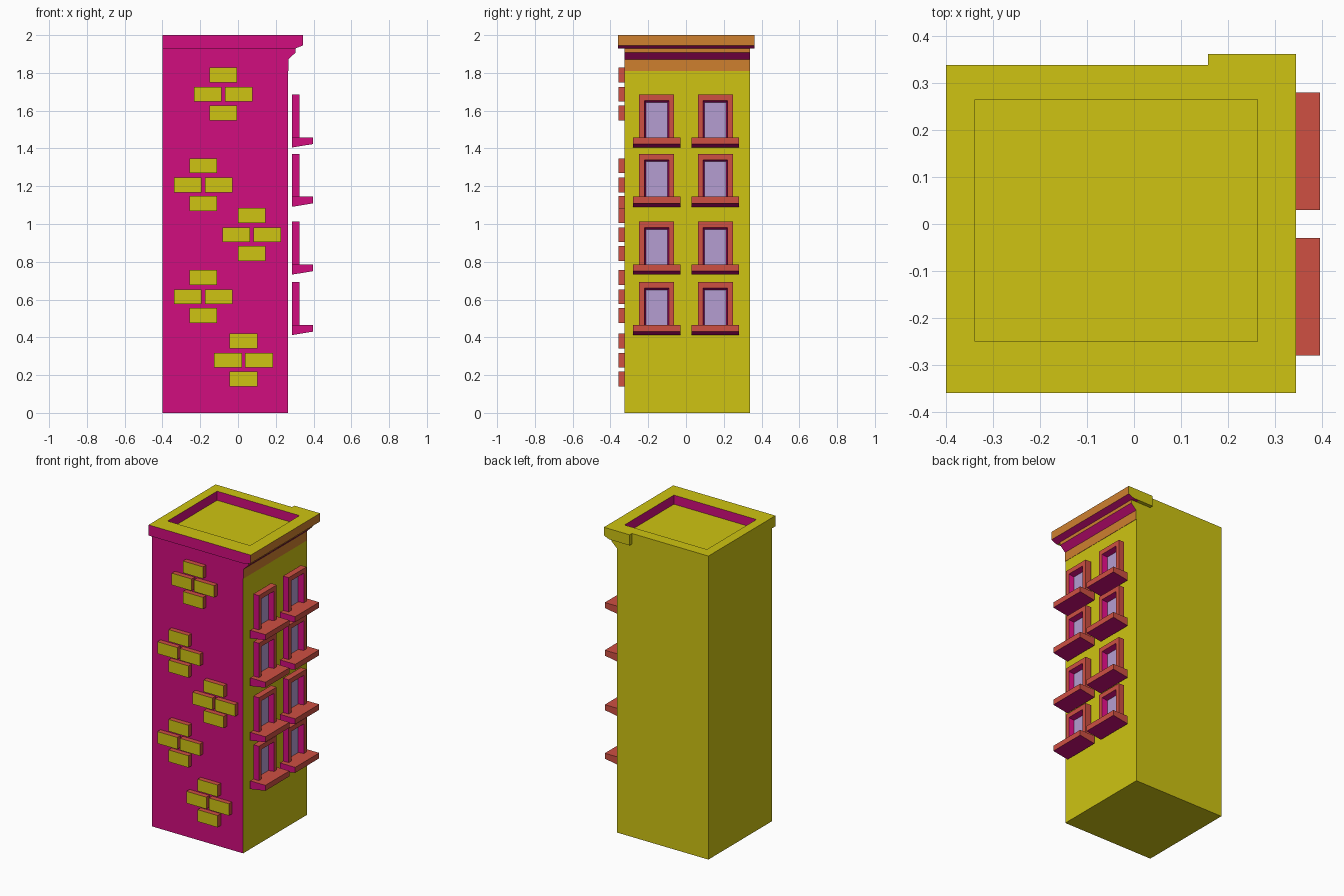
import bpy, bmesh
from mathutils import Vector

if "Cube" in bpy.data.objects:
    bpy.data.objects.remove(bpy.data.objects["Cube"])


def material(name, rgb):
    m = bpy.data.materials.new(name)
    m.diffuse_color = (*rgb, 1)
    m.use_nodes = True
    m.node_tree.nodes["Principled BSDF"].inputs["Base Color"].default_value = m.diffuse_color
    return m


MATS = [material("yellow", (0.62, 0.55, 0.006)),
        material("magenta", (0.64, 0.004, 0.21)),
        material("brick red", (0.62, 0.08, 0.055)),
        material("orange", (0.62, 0.215, 0.028)),
        material("lilac glass", (0.46, 0.34, 0.64))]
YELLOW, MAGENTA, RED, ORANGE, LILAC = range(5)


def finish(name, bm, rule):
    """Turn a bmesh into an object; rule(normal, centre) picks each face colour."""
    bmesh.ops.recalc_face_normals(bm, faces=bm.faces)
    bm.normal_update()
    for f in bm.faces:
        f.material_index = rule(f.normal, f.calc_center_median())
    me = bpy.data.meshes.new(name)
    bm.to_mesh(me)
    bm.free()
    for m in MATS:
        me.materials.append(m)
    ob = bpy.data.objects.new(name, me)
    bpy.context.collection.objects.link(ob)
    return ob


def loft(name, loops, rule):
    """Skin a list of equal-length point loops and cap both ends."""
    bm = bmesh.new()
    rings = [[bm.verts.new(p) for p in loop] for loop in loops]
    n = len(rings[0])
    for a, b in zip(rings, rings[1:]):
        for i in range(n):
            j = (i + 1) % n
            bm.faces.new((a[i], a[j], b[j], b[i]))
    bm.faces.new(rings[0])
    bm.faces.new(rings[-1])
    return finish(name, bm, rule)


def rect(x0, x1, y0, y1, z):
    return [(x0, y0, z), (x1, y0, z), (x1, y1, z), (x0, y1, z)]


def box(name, x0, x1, y0, y1, z0, z1, rule):
    return loft(name, [rect(x0, x1, y0, y1, z0), rect(x0, x1, y0, y1, z1)], rule)


def along_y(name, profile, y0, y1, rule):
    """Extrude an (x, z) profile along y."""
    return loft(name, [[(x, y, z) for x, z in profile] for y in (y0, y1)], rule)


# colour rules
def wall_rule(n, c):
    if n.y < -0.5:
        return MAGENTA
    inside = -0.35 < c.x < 0.264 and -0.26 < c.y < 0.27 and c.z > 1.9
    if inside and abs(n.z) < 0.5:          # parapet inner walls
        return MAGENTA
    return YELLOW


def cornice_rule(n, c):
    if n.y < -0.5 or n.z < -0.2:
        return MAGENTA
    return ORANGE if n.x > 0.5 else YELLOW


def trim_rule(n, c):
    return MAGENTA if n.y < -0.5 or n.z < -0.5 else RED


# tower body with sunken roof
X0, X1, Y0, Y1 = -0.40, 0.265, -0.325, 0.338
loft("building_body",
     [rect(X0, X1, Y0, Y1, 0), rect(X0, X1, Y0, Y1, 2),
      rect(-0.338, 0.263, -0.25, 0.265, 2), rect(-0.338, 0.263, -0.25, 0.265, 1.94)],
     wall_rule)

# cornice: front lip, street-side moulding and overhanging top
box("front_parapet_lip", X0, 0.30, -0.36, Y0, 1.93, 2, wall_rule)
along_y("cornice_moulding",
        [(0.264, 1.81), (0.267, 1.81), (0.267, 1.872), (0.305, 1.908),
         (0.305, 1.95), (0.345, 1.95), (0.345, 2), (0.264, 2)],
        Y0, Y1, cornice_rule)
along_y("cornice_top",
        [(0.264, 1.93), (0.305, 1.93), (0.345, 1.946), (0.345, 2), (0.264, 2)],
        -0.36, 0.362, cornice_rule)
along_y("cornice_back_return",
        [(0.157, 1.93), (0.27, 1.93), (0.27, 2), (0.157, 2)], Y1, 0.362, wall_rule)


# windows: frame, glass and sloped sill
def window(tag, cy, z):
    def arch(x, inner, top):
        pts = [(-0.0925, 0), (-0.0925, 0.226), (0.0925, 0.226), (0.0925, 0),
               (inner, 0), (inner, top), (-inner, top), (-inner, 0)]
        return [(x, cy + y, z + h) for y, h in pts]

    def frame_rule(n, c):
        reveal = abs(c.y - cy) < 0.08 and n.y * (c.y - cy) < -0.01
        return MAGENTA if reveal else trim_rule(n, c)

    loft("window_frame_" + tag, [arch(0.285, 0.057, 0.184), arch(0.326, 0.065, 0.195)],
         frame_rule)
    box("window_glass_" + tag, 0.285, 0.290, cy - 0.06, cy + 0.06, z, z + 0.187,
        lambda n, c: LILAC)
    along_y("window_sill_" + tag,
            [(0.285, z - 0.054), (0.396, z - 0.036), (0.396, z), (0.285, z)],
            cy - 0.125, cy + 0.125, trim_rule)


for row, sill_z in enumerate((0.466, 0.786, 1.145, 1.459)):
    for side, cy in (("left", -0.155), ("right", 0.155)):
        window(f"{side}_{row + 1}", cy, sill_z)

# raised brick clusters on the front wall
CLUSTERS = [(-0.078, 1.687), (-0.183, 1.207), (0.073, 0.943), (-0.183, 0.615), (0.029, 0.278)]
for k, (cx, cz) in enumerate(CLUSTERS):
    for b, (dx, dz) in enumerate([(0, 0.102), (-0.082, 0), (0.082, 0), (0, -0.099)]):
        x, z = cx + dx, cz + dz
        box(f"brick_{k + 1}_{b + 1}", x - 0.073, x + 0.073, -0.358, Y0, z - 0.039, z + 0.039,
            lambda n, c: YELLOW if n.y < -0.5 else RED)
